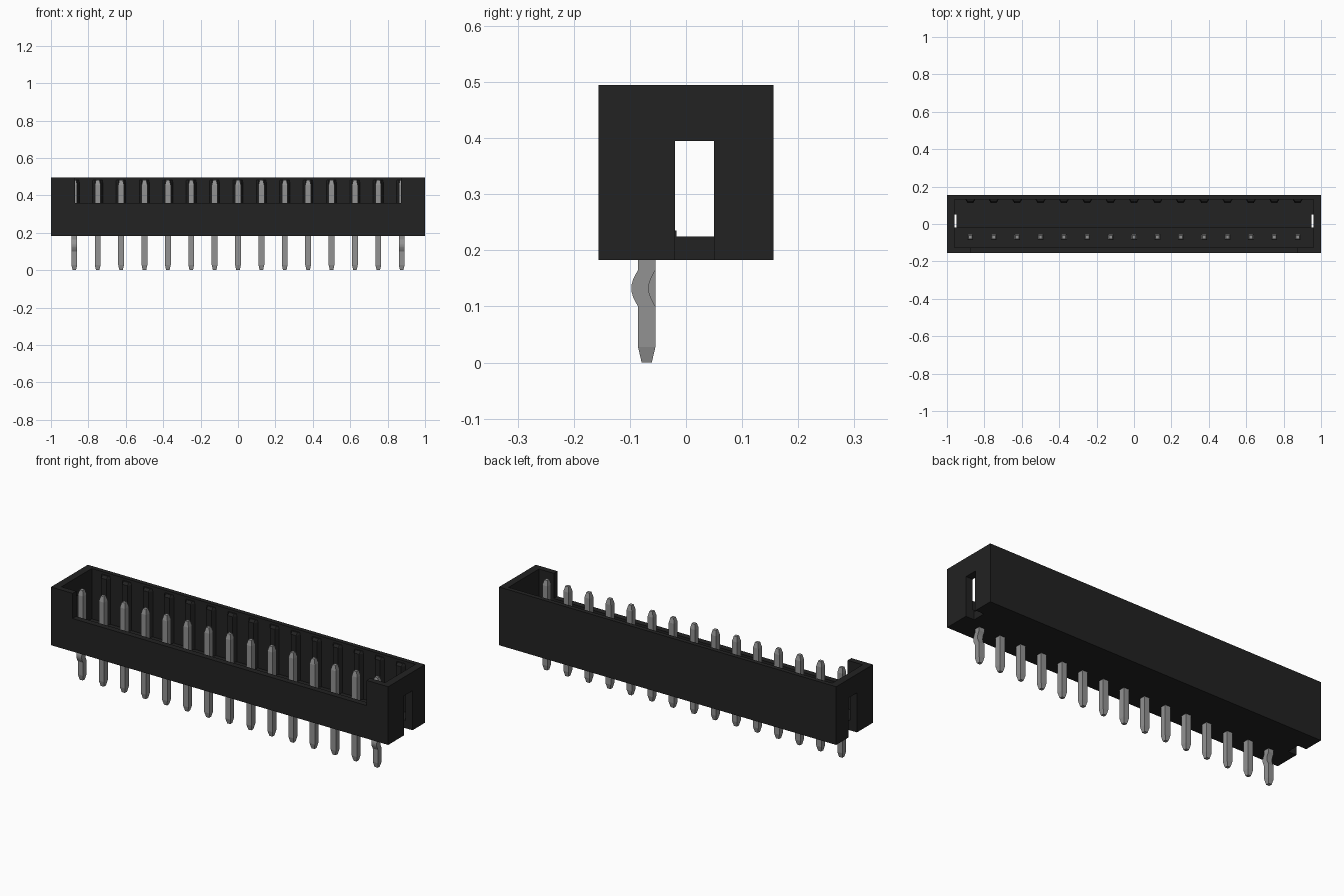
import bpy
import bmesh
import math

cube = bpy.data.objects.get("Cube")
if cube:
    bpy.data.objects.remove(cube, do_unlink=True)


def material(name, value):
    mat = bpy.data.materials.new(name)
    mat.use_nodes = True
    color = (value, value, value, 1)
    mat.diffuse_color = color
    mat.node_tree.nodes["Principled BSDF"].inputs["Base Color"].default_value = color
    return mat


black = material("black plastic", 0.016)
metal = material("grey metal", 0.29)


def finish(name, bm, mat):
    bmesh.ops.recalc_face_normals(bm, faces=bm.faces[:])
    mesh = bpy.data.meshes.new(name)
    bm.to_mesh(mesh)
    bm.free()
    mesh.materials.append(mat)
    obj = bpy.data.objects.new(name, mesh)
    bpy.context.collection.objects.link(obj)
    return obj


def loft(name, rings, mat):
    """Join equal rings of points into a closed solid."""
    bm = bmesh.new()
    loops = [[bm.verts.new(p) for p in ring] for ring in rings]
    for a, b in zip(loops, loops[1:]):
        for i in range(len(a)):
            j = (i + 1) % len(a)
            bm.faces.new((a[i], a[j], b[j], b[i]))
    bm.faces.new(loops[0])
    bm.faces.new(loops[-1])
    return finish(name, bm, mat)


def rect(x0, x1, y0, y1, z):
    return [(x0, y0, z), (x1, y0, z), (x1, y1, z), (x0, y1, z)]


def box(name, x0, x1, y0, y1, z0, z1, mat=black):
    return loft(name, [rect(x0, x1, y0, y1, z) for z in (z0, z1)], mat)


def cut(target, cutter):
    mod = target.modifiers.new("cut", "BOOLEAN")
    mod.operation = "DIFFERENCE"
    mod.solver = "EXACT"
    mod.object = cutter
    bpy.context.view_layer.objects.active = target
    bpy.ops.object.modifier_apply(modifier=mod.name)
    bpy.data.objects.remove(cutter, do_unlink=True)


BOTTOM, TOP = 0.183, 0.495
BACK_INNER = 0.132

# Housing with a stepped cavity floor
housing = box("housing", -1, 1, -0.156, 0.156, BOTTOM, TOP)
section = [(-0.125, 0.6), (-0.125, 0.235), (-0.017, 0.235),
           (-0.017, 0.225), (BACK_INNER, 0.225), (BACK_INNER, 0.6)]
cut(housing, loft("cavity_cutter", [[(x, y, z) for y, z in section] for x in (-0.96, 0.96)], black))

# Wide opening in the front wall
cut(housing, box("front_cutter", -0.872, 0.872, -0.2, -0.1, 0.36, 0.6))

# Slots in both end walls, open at the bottom
for side in (-1, 1):
    x0, x1 = sorted((side * 0.95, side * 1.1))
    cut(housing, box("slot_cutter", x0, x1, -0.02, 0.05, 0.1, 0.395))

# Pins with tapered tips; the end pins have a retaining kink
PINS, PITCH, PIN_Y, HALF, TIP = 15, 0.125, -0.07, 0.0155, 0.009
for i in range(PINS):
    x = (i - (PINS - 1) / 2) * PITCH
    stations = [(0, 0, TIP), (0.028, 0, HALF)]
    if i in (0, PINS - 1):
        for k in range(9):
            t = k / 8
            stations.append((0.1 + 0.065 * t, -0.012 * math.sin(math.pi * t), HALF))
    stations += [(0.455, 0, HALF), (0.482, 0, TIP)]
    rings = [rect(x - h, x + h, PIN_Y + dy - h, PIN_Y + dy + h, z) for z, dy, h in stations]
    loft(f"pin_{i + 1}", rings, metal)

    # Tapered rib on the inside of the back wall
    rib = []
    for z, depth in ((0.22, 0.02), (0.47, 0.02), (0.482, 0.008)):
        rib.append([(x - 0.03, BACK_INNER + 0.005, z), (x + 0.03, BACK_INNER + 0.005, z),
                    (x + 0.015, BACK_INNER - depth, z), (x - 0.015, BACK_INNER - depth, z)])
    loft(f"back_rib_{i + 1}", rib, black)
